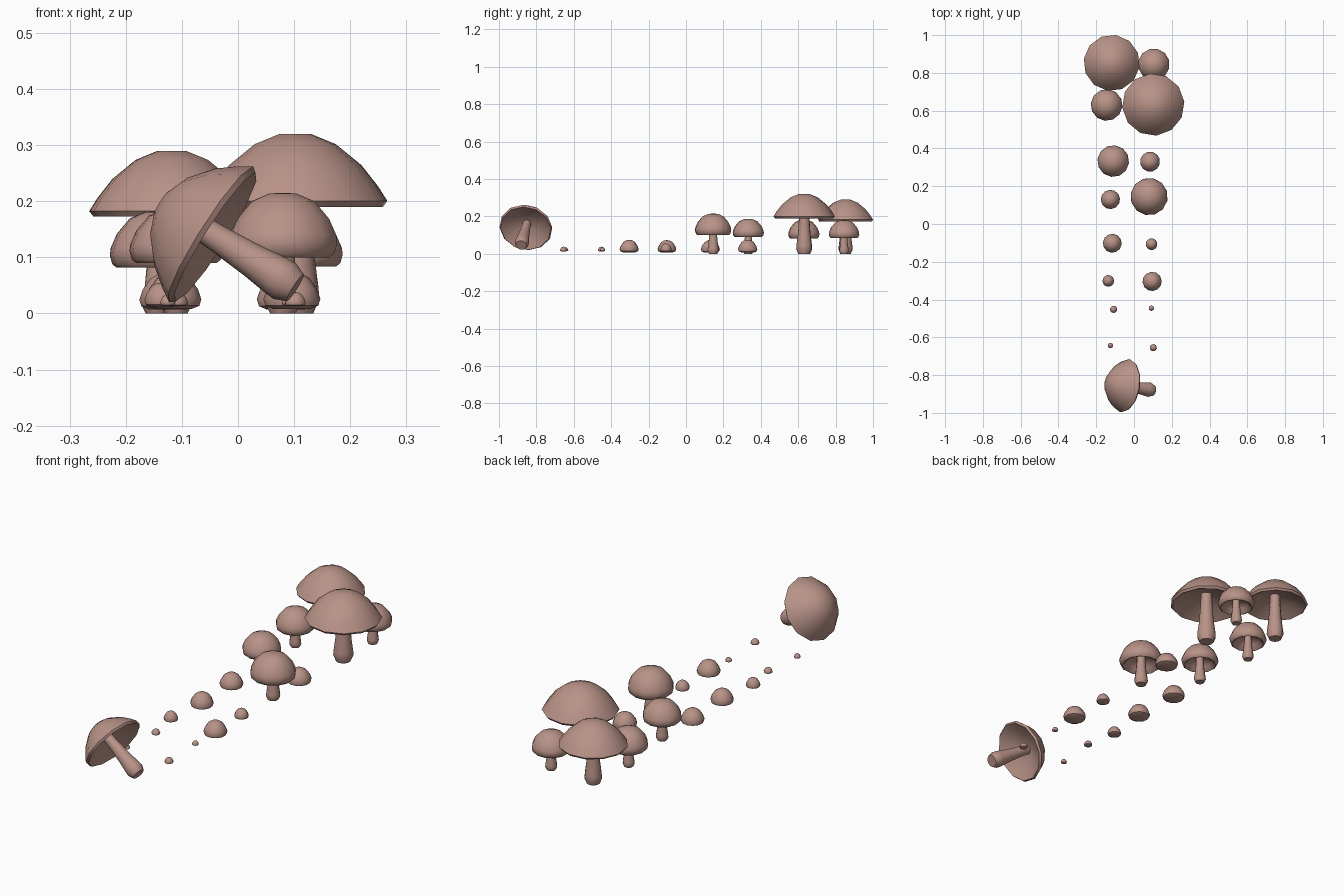
import bpy, math, random
from mathutils import Vector, Matrix

if "Cube" in bpy.data.objects:
    bpy.data.objects.remove(bpy.data.objects["Cube"])

random.seed(4)
SIDES = 12

# Normalised (radius, height) profiles, from crown to underside
OPEN_CAP = [(0, 1), (.17, 1), (.44, .86), (.72, .57), (.9, .28), (1, .08),
            (.95, 0), (.85, .07), (.5, .3), (.15, .42), (0, .42)]
ROUND_CAP = [(0, 1), (.25, .99), (.58, .87), (.85, .6), (.98, .35), (1, .22),
             (.95, .06), (.86, 0), (.76, .04), (.64, .2), (.3, .35), (0, .36)]
BUTTON = [(0, 1), (.3, .98), (.62, .83), (.88, .54), (1, .27), (.93, .09),
          (.65, 0), (0, 0)]
STEM = [(0, 1), (.6, 1), (.64, .75), (.8, .4), (.97, .18), (1, .1),
        (.75, 0), (0, 0)]


def lathe(name, profile, radius, z0, z1, matrix):
    """Revolve a profile around the local z axis."""
    verts, rings, faces = [], [], []
    for r, h in profile:
        z = z0 + h * (z1 - z0)
        n = 1 if r == 0 else SIDES
        rings.append([len(verts) + i for i in range(n)])
        for i in range(n):
            a = 2 * math.pi * i / SIDES
            verts.append((radius * r * math.cos(a), radius * r * math.sin(a), z))
    for a, b in zip(rings, rings[1:]):
        for i in range(SIDES):
            j = (i + 1) % SIDES
            if len(a) == 1:
                faces.append((a[0], b[i], b[j]))
            elif len(b) == 1:
                faces.append((a[i], b[0], a[j]))
            else:
                faces.append((a[i], b[i], b[j], a[j]))
    mesh = bpy.data.meshes.new(name)
    mesh.from_pydata(verts, [], faces)
    obj = bpy.data.objects.new(name, mesh)
    bpy.context.collection.objects.link(obj)
    obj.matrix_world = matrix
    mat = bpy.data.materials.get("mushroom") or bpy.data.materials.new("mushroom")
    mat.diffuse_color = (.48, .29, .245, 1)
    mat.use_nodes = True
    mat.node_tree.nodes["Principled BSDF"].inputs["Base Color"].default_value = mat.diffuse_color
    mesh.materials.append(mat)
    bpy.ops.object.select_all(action='DESELECT')
    obj.select_set(True)
    bpy.context.view_layer.objects.active = obj
    bpy.ops.object.shade_smooth_by_angle(angle=math.radians(50))


def spot(x, y):
    return Matrix.Translation((x, y, 0)) @ Matrix.Rotation(random.random() * 6, 4, 'Z')


def mushroom(name, profile, r, rim, top, stem_r, m):
    lathe(name + "_cap", profile, r, rim, top, m)
    lathe(name + "_stem", STEM, stem_r, 0, rim + (top - rim) * .5, m)


# Full-grown mushrooms
mushroom("grown_1", OPEN_CAP, .149, .173, .29, .038, spot(-.118, .853))
mushroom("grown_2", OPEN_CAP, .165, .19, .32, .043, spot(.102, .632))

# Half-grown mushrooms
for i, (x, y, r, rim, top, s) in enumerate([
        (.105, .845, .084, .084, .18, .026), (-.145, .63, .084, .082, .182, .026),
        (-.11, .333, .084, .09, .187, .027), (.08, .145, .099, .1, .215, .031)]):
    mushroom(f"young_{i + 1}", ROUND_CAP, r, rim, top, s, spot(x, y))

# Buttons and sprouts coming out of the soil
for i, (x, y, r, z0, z1) in enumerate([
        (.085, .33, .053, .007, .075), (-.125, .13, .051, .007, .073),
        (-.115, -.102, .05, .008, .073), (.093, -.107, .031, .012, .055),
        (-.136, -.301, .031, .012, .055), (.096, -.304, .051, .008, .074),
        (-.108, -.452, .019, .013, .038), (.092, -.446, .014, .014, .034),
        (-.125, -.643, .014, .014, .034), (.102, -.655, .019, .013, .038)]):
    lathe(f"button_{i + 1}", BUTTON, r, z0, z1, spot(x, y))

# Picked mushroom lying on its side
axis = Vector((-.835, .14, .53)).normalized()
lie = Matrix.Translation((.102, -.881, .046)) @ axis.to_track_quat('Z', 'Y').to_matrix().to_4x4()
mushroom("fallen", OPEN_CAP, .143, .17, .285, .038, lie)
